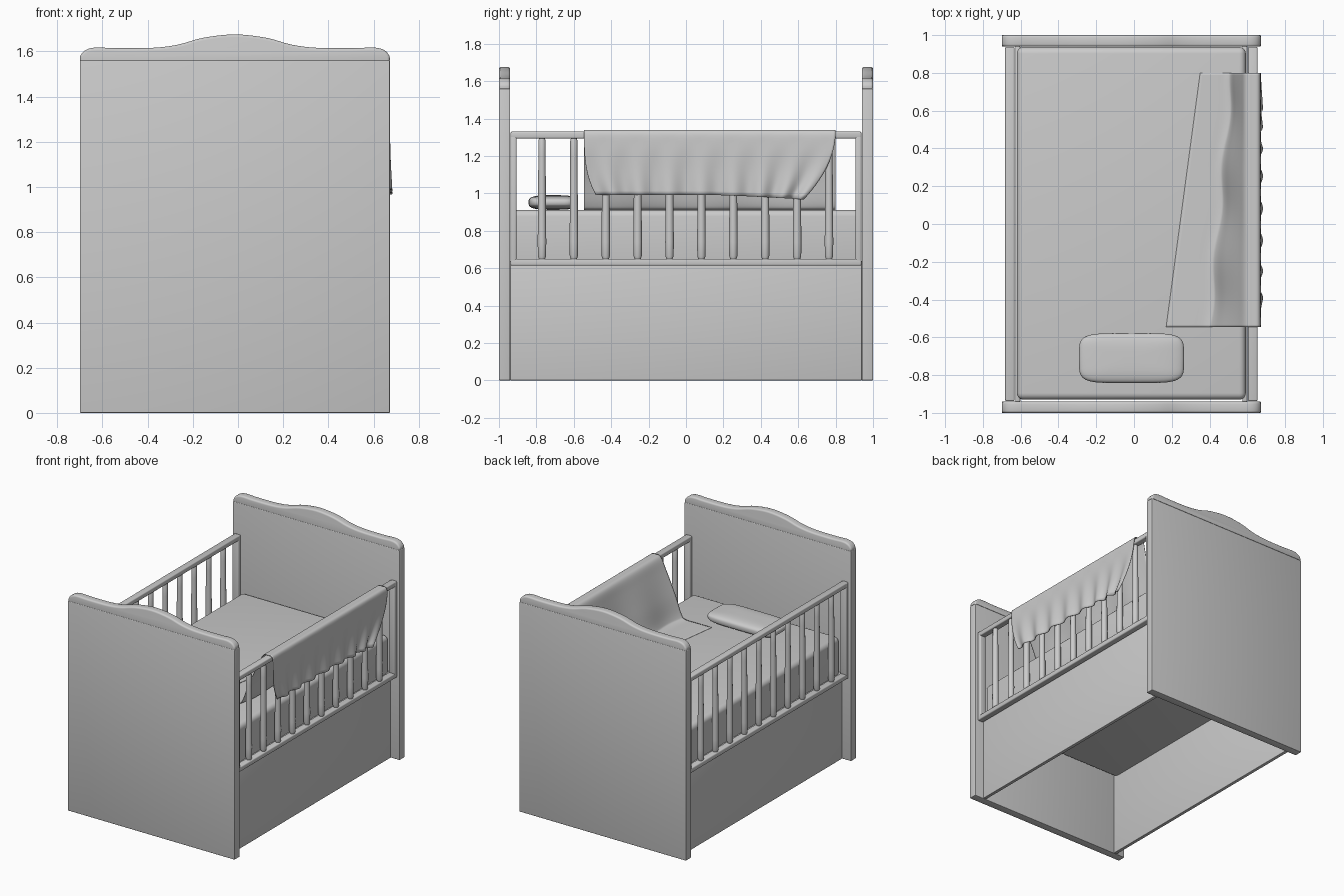
import bpy, bmesh, math
from mathutils import Vector

if "Cube" in bpy.data.objects:
    bpy.data.objects.remove(bpy.data.objects["Cube"])

CX = -0.014                      # middle of the cot frame


def finish(name, bm, angle=40):
    bmesh.ops.recalc_face_normals(bm, faces=bm.faces)
    me = bpy.data.meshes.new(name)
    bm.to_mesh(me)
    bm.free()
    ob = bpy.data.objects.new(name, me)
    bpy.context.collection.objects.link(ob)
    bpy.ops.object.select_all(action='DESELECT')
    ob.select_set(True)
    bpy.context.view_layer.objects.active = ob
    bpy.ops.object.shade_smooth_by_angle(angle=math.radians(angle))
    return ob


def box(name, lo, hi, bevel=0.008, seg=3):
    bm = bmesh.new()
    bmesh.ops.create_cube(bm, size=1)
    for v in bm.verts:
        v.co = [(a + b) / 2 + c * (b - a) for a, b, c in zip(lo, hi, v.co)]
    bmesh.ops.bevel(bm, geom=bm.edges[:], offset=bevel, segments=seg,
                    profile=0.5, affect='EDGES')
    return finish(name, bm)


def spline(pts, n):
    """Catmull-Rom samples through the points."""
    p = [Vector(q) for q in pts]
    p = [2 * p[0] - p[1]] + p + [2 * p[-1] - p[-2]]
    out = []
    for i in range(1, len(p) - 2):
        a, b, c, d = p[i - 1:i + 3]
        for k in range(n):
            t = k / n
            out.append(0.5 * (2 * b + (c - a) * t + (2 * a - 5 * b + 4 * c - d) * t * t
                              + (3 * b - a - 3 * c + d) * t ** 3))
    return out + [p[-2]]


# wavy cap along the top of each end panel
def cap(name, y0, y1):
    half = [(0.686, 1.56), (0.683, 1.582), (0.66, 1.606), (0.615, 1.617),
            (0.52, 1.614), (0.36, 1.616), (0.25, 1.63), (0.14, 1.66), (0, 1.675)]
    prof = spline(half + [(-x, z) for x, z in half[-2::-1]], 4)
    bm = bmesh.new()
    face = bm.faces.new([bm.verts.new((CX + p.x, y0, p.y)) for p in prof])
    ext = bmesh.ops.extrude_face_region(bm, geom=[face])
    new = [g for g in ext['geom'] if isinstance(g, bmesh.types.BMVert)]
    bmesh.ops.translate(bm, verts=new, vec=(0, y1 - y0, 0))
    rims = [e for e in bm.edges if abs(e.verts[0].co.y - e.verts[1].co.y) < 1e-6
            and abs(e.verts[0].co.x - e.verts[1].co.x) < 1.0]
    bmesh.ops.bevel(bm, geom=rims, offset=0.012, segments=3, profile=0.5, affect='EDGES')
    finish(name, bm)


# head and foot ends
for label, y0, y1 in (("foot", 0.94, 1.0), ("head", -1.0, -0.94)):
    box(label + "_panel", (-0.70, y0, 0), (0.672, y1, 1.56), 0.004)
    cap(label + "_cap", y0, y1)


# side walls: thin recessed skirt, slatted frame, spindles
for label, s in (("right", 1), ("left", -1)):
    xc = CX + s * 0.643
    x0, x1 = xc - 0.025, xc + 0.025
    a, b = sorted((CX + s * 0.588, CX + s * 0.614))
    box(label + "_skirt", (a, -0.94, 0), (b, 0.94, 0.64), 0.004)
    box(label + "_top_rail", (x0, -0.938, 1.293), (x1, 0.938, 1.33), 0.008)
    box(label + "_bottom_rail", (x0, -0.938, 0.613), (x1, 0.938, 0.65), 0.008)
    for end, y in (("front", -0.922), ("back", 0.922)):
        box(f"{label}_{end}_stile", (x0, y - 0.016, 0.613), (x1, y + 0.016, 1.33), 0.008)
    bm = bmesh.new()
    rings = [(0.65, 0.017), (0.665, 0.022), (0.74, 0.023), (0.95, 0.021),
             (1.2, 0.0195), (1.28, 0.0195), (1.295, 0.015)]
    n = 16
    for i in range(10):
        yc = -0.77 + i * 0.1705
        loops = [[bm.verts.new((xc + r * math.cos(2 * math.pi * k / n),
                                yc + r * math.sin(2 * math.pi * k / n), z))
                  for k in range(n)] for z, r in rings]
        for a, b in zip(loops, loops[1:]):
            for k in range(n):
                bm.faces.new((a[k], a[(k + 1) % n], b[(k + 1) % n], b[k]))
        bm.faces.new(loops[0])
        bm.faces.new(loops[-1])
    finish(label + "_spindles", bm)

# mattress
box("mattress", (-0.62, -0.93, 0.61), (0.592, 0.937, 0.912), 0.035, 5)

# pillow: cushion from a squashed, squared-off sphere
bm = bmesh.new()
bmesh.ops.create_uvsphere(bm, u_segments=48, v_segments=24, radius=1)
pw = lambda v, e: math.copysign(abs(v) ** e, v)
for v in bm.verts:
    r = math.hypot(v.co.x, v.co.y)
    c, s = (v.co.x / r, v.co.y / r) if r > 1e-6 else (0, 0)
    rr = r ** 0.6
    v.co = (-0.013 + 0.278 * rr * pw(c, 0.4), -0.71 + 0.132 * rr * pw(s, 0.4),
            0.951 + 0.039 * pw(v.co.z, 0.65))
finish("pillow", bm, 60)

# blanket draped over the right rail, one cross-section per step in y
bm = bmesh.new()
rows, N = [], 110
for i in range(N + 1):
    t = i / N
    y = -0.545 + 1.345 * t
    edge = 0.17 + 0.18 * t
    foot = 0.405 + 0.12 * t + 0.012 * math.sin(17 * t)
    fold = math.cos(2 * math.pi * (y + 0.77) / 0.1705)
    hem = 0.992 - 0.025 * max(0, t - 0.5) * 2
    lean = lambda f: foot + (0.58 - foot) * f
    prof = [(edge, 0.9125), ((edge + foot) / 2, 0.9125), (foot - 0.02, 0.914),
            (lean(0.08), 0.945), (lean(0.38), 1.08), (lean(0.8), 1.24), (0.588, 1.325),
            (0.628, 1.337), (0.664, 1.327), (0.67, 1.25),
            (0.667 + 0.007 * fold, 1.12), (0.667 + 0.014 * fold, hem)]
    row = []
    for p in spline(prof, 6):
        yy, x = y, p.x
        if x > 0.635:            # outer flap narrows toward its hem
            d = max(0, (1.33 - p.y) / 0.35)
            yy -= 0.16 * d ** 2 * max(0, (t - 0.6) / 0.4) ** 1.5
            yy += 0.07 * d ** 3 * max(0, (0.3 - t) / 0.3) ** 1.5
        row.append(bm.verts.new((x, yy, p.y)))
    rows.append(row)
for a, b in zip(rows, rows[1:]):
    for k in range(len(a) - 1):
        bm.faces.new((a[k], a[k + 1], b[k + 1], b[k]))
blanket = finish("blanket", bm, 80)
mod = blanket.modifiers.new("thickness", 'SOLIDIFY')
mod.thickness = 0.004
mod.offset = 0
